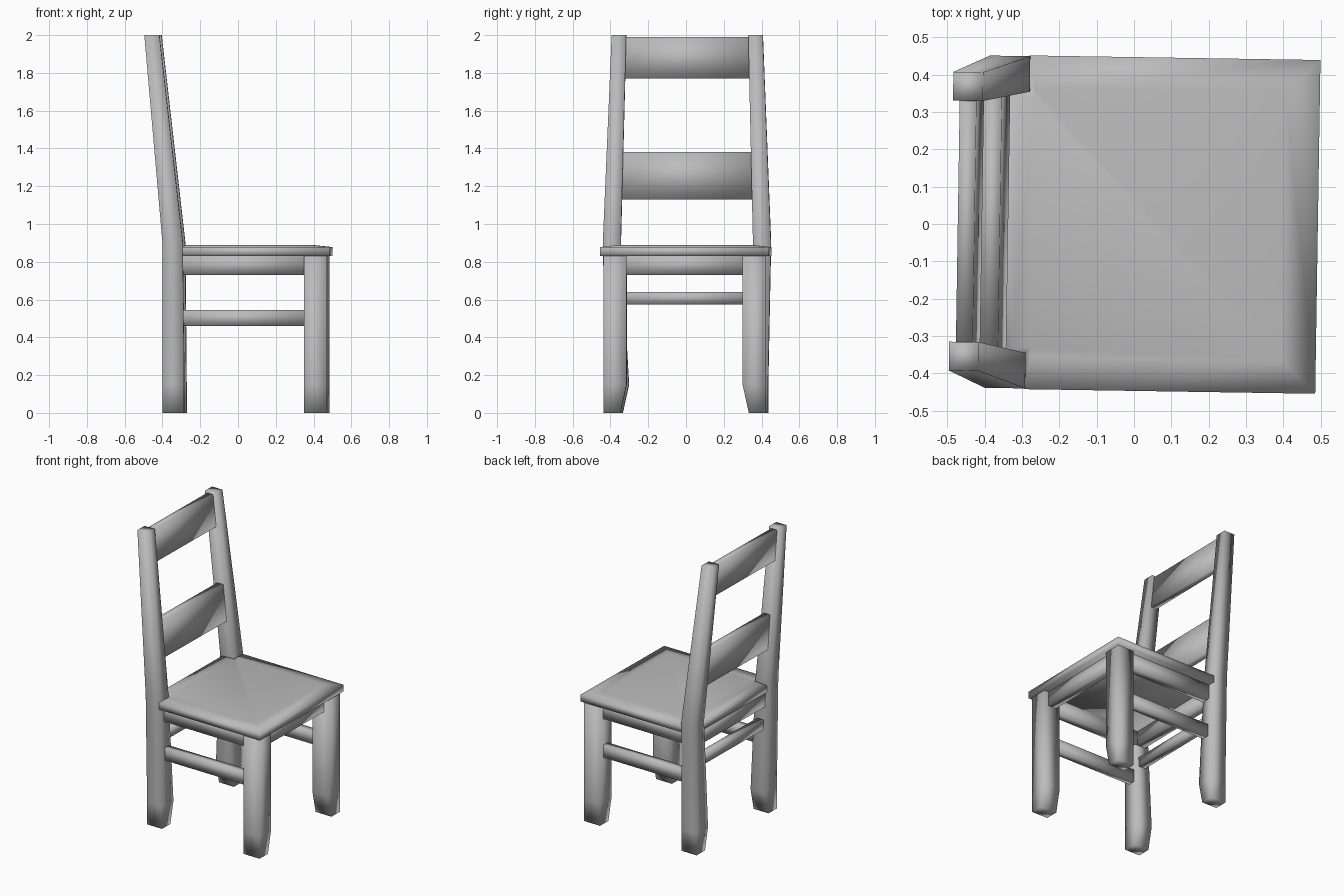
import bpy, bmesh
from math import radians
from mathutils import Matrix

cube = bpy.data.objects.get("Cube")
if cube:
    bpy.data.objects.remove(cube, do_unlink=True)

wood = bpy.data.materials.new("grey_wood")
wood.use_nodes = True
GREY = (0.5, 0.5, 0.5, 1)
wood.diffuse_color = GREY
wood.node_tree.nodes["Principled BSDF"].inputs["Base Color"].default_value = GREY

# The whole chair is turned very slightly
TURN = Matrix.Rotation(radians(-0.9), 4, 'Z')


def finish(name, bm):
    bmesh.ops.recalc_face_normals(bm, faces=bm.faces)
    bm.transform(TURN)
    for f in bm.faces:
        f.smooth = True
    me = bpy.data.meshes.new(name)
    bm.to_mesh(me)
    bm.free()
    me.materials.append(wood)
    ob = bpy.data.objects.new(name, me)
    bpy.context.collection.objects.link(ob)


def loft(name, sections, side=1):
    """Rectangular sections (z, x0, x1, y0, y1), joined upwards."""
    bm = bmesh.new()
    rings = []
    for z, x0, x1, y0, y1 in sections:
        rings.append([bm.verts.new((x, y * side, z))
                      for x, y in ((x0, y0), (x1, y0), (x1, y1), (x0, y1))])
    for a, b in zip(rings, rings[1:]):
        for i in range(4):
            j = (i + 1) % 4
            bm.faces.new((a[i], a[j], b[j], b[i]))
    bm.faces.new(rings[0])
    bm.faces.new(rings[-1])
    finish(name, bm)


def rail(name, x, y, z, lean=0.0):
    """Box between ranges; lean shifts the top along x."""
    loft(name, [(z[0], x[0], x[1], *y), (z[1], x[0] + lean, x[1] + lean, *y)])


# Legs, with feet tapered on the inner side
for label, s in (("left", 1), ("right", -1)):
    loft("front_leg_" + label, [(0, .355, .478, .34, .43),
                                (.15, .355, .478, .307, .43),
                                (.84, .355, .478, .307, .43)], s)
    loft("back_post_" + label, [(0, -.393, -.278, .34, .43),
                                (.15, -.393, -.278, .307, .43),
                                (.9, -.393, -.285, .35, .445),
                                (2, -.49, -.41, .323, .40)], s)
    # Side rails
    y0, y1 = sorted((.34 * s, .40 * s))
    rail("side_apron_" + label, (-.33, .40), (y0, y1), (.73, .835))
    y0, y1 = sorted((.345 * s, .395 * s))
    rail("side_stretcher_" + label, (-.33, .40), (y0, y1), (.46, .545))

# Cross rails
rail("front_apron", (.385, .445), (-.36, .36), (.73, .835))
rail("back_apron", (-.365, -.305), (-.36, .36), (.73, .835))
rail("back_stretcher", (-.36, -.31), (-.36, .36), (.575, .64))

# Backrest slats
rail("lower_slat", (-.385, -.337), (-.36, .36), (1.13, 1.38), -.022)
rail("upper_slat", (-.452, -.407), (-.345, .345), (1.77, 1.99), -.02)

# Seat, notched around the back posts, with a softened rim
bm = bmesh.new()
half = [(.4925, .447), (-.287, .447), (-.287, .35), (-.375, .35)]
outline = half + [(x, -y) for x, y in reversed(half)]
base = bm.faces.new([bm.verts.new((x, y, .83)) for x, y in outline])
ext = bmesh.ops.extrude_face_region(bm, geom=[base], use_keep_orig=True)
top = [g for g in ext["geom"] if isinstance(g, bmesh.types.BMFace)][0]
for v in top.verts:
    v.co.z = .878
# Inner plateau of the seat
front, back, side = .40, -.287, .36
inner = bmesh.ops.inset_individual(bm, faces=[top], thickness=.02)
for v in top.verts:
    v.co.x = front if v.co.x > 0 else max(v.co.x, back - .03)
    v.co.y = max(-side, min(side, v.co.y))
    v.co.z = .888
finish("seat", bm)
